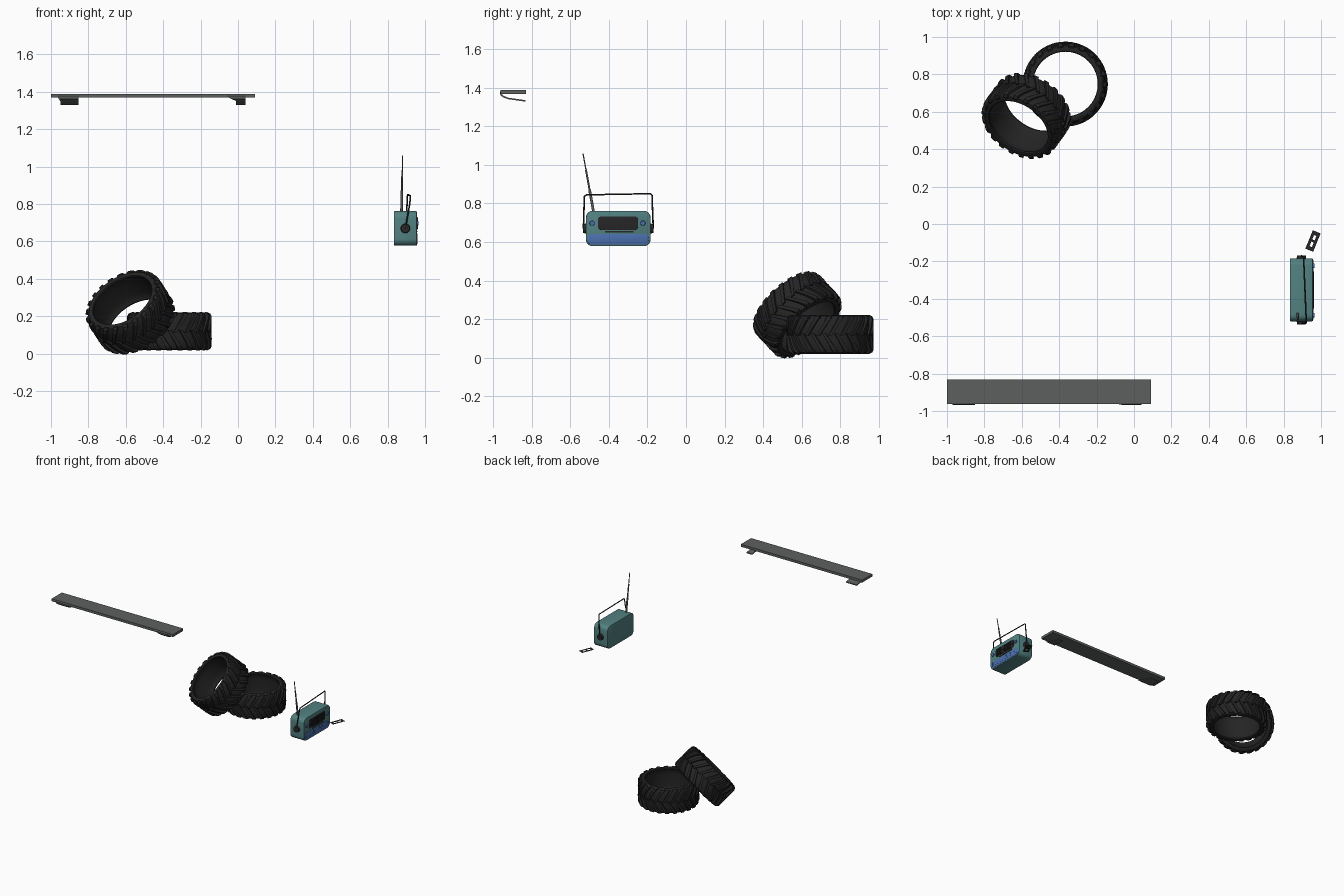
import bpy, bmesh, math
from mathutils import Vector, Matrix

if "Cube" in bpy.data.objects:
    bpy.data.objects.remove(bpy.data.objects["Cube"])


def material(name, rgb):
    m = bpy.data.materials.new(name)
    m.diffuse_color = (*rgb, 1)
    m.use_nodes = True
    m.node_tree.nodes["Principled BSDF"].inputs["Base Color"].default_value = m.diffuse_color
    return m


RUBBER = material("rubber", (0.018, 0.018, 0.018))
BLACK = material("black_plastic", (0.02, 0.02, 0.022))
TEAL = material("teal", (0.085, 0.22, 0.22))
BLUE = material("blue", (0.07, 0.16, 0.42))
SLATE = material("slate", (0.11, 0.115, 0.115))


def finish(bm, name, mat, smooth=None):
    bmesh.ops.recalc_face_normals(bm, faces=bm.faces)
    me = bpy.data.meshes.new(name)
    bm.to_mesh(me)
    bm.free()
    me.materials.append(mat)
    ob = bpy.data.objects.new(name, me)
    bpy.context.collection.objects.link(ob)
    if smooth:
        bpy.ops.object.select_all(action='DESELECT')
        ob.select_set(True)
        bpy.context.view_layer.objects.active = ob
        bpy.ops.object.shade_smooth_by_angle(angle=math.radians(smooth))
    return ob


def add_box(bm, lo, hi):
    c = [(a + b) / 2 for a, b in zip(lo, hi)]
    s = [b - a for a, b in zip(lo, hi)]
    return bmesh.ops.create_cube(bm, size=1, matrix=Matrix.Translation(c) @ Matrix.Diagonal((*s, 1)))['verts']


def round_box(name, lo, hi, mat, radius, edge=0.0, segs=5):
    """Box with its x-direction edges rounded, then a small bevel on the end rims."""
    bm = bmesh.new()
    add_box(bm, lo, hi)
    along = [e for e in bm.edges if abs(e.verts[0].co.x - e.verts[1].co.x) > 1e-5]
    bmesh.ops.bevel(bm, geom=along, offset=radius, segments=segs, profile=0.5, affect='EDGES')
    if edge:
        rim = [e for e in bm.edges if abs(e.verts[0].co.x - e.verts[1].co.x) < 1e-5]
        bmesh.ops.bevel(bm, geom=rim, offset=edge, segments=2, profile=0.5, affect='EDGES')
    return finish(bm, name, mat, 35)


def add_rod(bm, a, b, r1, r2=None, sides=12):
    a, b = Vector(a), Vector(b)
    m = Matrix.Translation((a + b) / 2) @ (b - a).to_track_quat('Z', 'Y').to_matrix().to_4x4()
    bmesh.ops.create_cone(bm, cap_ends=True, segments=sides, radius1=r1,
                          radius2=r1 if r2 is None else r2, depth=(b - a).length, matrix=m)


def polar(r, a, z):
    return (r * math.cos(a), r * math.sin(a), z)


def tyre(name, centre, axis, spin=0.0):
    place = Matrix.Translation(centre) @ Vector(axis).to_track_quat('Z', 'Y').to_matrix().to_4x4() \
        @ Matrix.Rotation(spin, 4, 'Z')
    # carcass: lathed closed profile (radius, height)
    half = [(0.215, 0.045), (0.211, 0.078), (0.203, 0.095), (0.188, 0.101), (0.176, 0.098),
            (0.173, 0.090), (0.180, 0.080), (0.184, 0.045)]
    prof = half + [(r, -z) for r, z in reversed(half)]
    n = 40
    bm = bmesh.new()
    rings = [[bm.verts.new(polar(r, 2 * math.pi * i / n, z)) for r, z in prof] for i in range(n)]
    k = len(prof)
    for i in range(n):
        a, b = rings[i], rings[(i + 1) % n]
        for j in range(k):
            bm.faces.new((a[j], b[j], b[(j + 1) % k], a[(j + 1) % k]))
    finish(bm, name + "_carcass", RUBBER, 40).matrix_world = place

    # tread: staggered slanted lugs that wrap over both shoulders
    path = [(-0.006, 0.226, 0.0), (0.040, 0.227, 0.13), (0.080, 0.226, 0.24),
            (0.094, 0.219, 0.27), (0.102, 0.203, 0.28)]
    lugs = 22
    bm = bmesh.new()
    for side in (1, -1):
        for i in range(lugs):
            base = 2 * math.pi * (i + (0.5 if side < 0 else 0)) / lugs
            secs = []
            for s, (z, r, sweep) in enumerate(path):
                w = 0.052 + 0.008 * s
                low = 0.205 if s < 3 else r - 0.022
                zi = z if s < 3 else z - 0.012
                a = base + sweep
                secs.append([bm.verts.new(polar(*p)) for p in (
                    (low, a - w, side * zi), (r, a - w * 0.75, side * z),
                    (r, a + w * 0.75, side * z), (low, a + w, side * zi))])
            for p, q in zip(secs, secs[1:]):
                for j in range(4):
                    bm.faces.new((p[j], p[(j + 1) % 4], q[(j + 1) % 4], q[j]))
            bm.faces.new(secs[0])
            bm.faces.new(secs[-1])
    finish(bm, name + "_tread", RUBBER).matrix_world = place


# stacked tyres
tyre("flat_tyre", (-0.367, 0.748, 0.120), (0, 0, 1))
tyre("leaning_tyre", (-0.576, 0.578, 0.222), (-0.435, -0.61, 0.66), 0.1)

# shelf board
bm = bmesh.new()
add_box(bm, (-1.0, -0.963, 1.369), (0.09, -0.832, 1.389))
finish(bm, "shelf_board", SLATE)

# curved tapering clips below the shelf: (y, z)
clip = [(-0.962, 1.386), (-0.967, 1.378), (-0.964, 1.368), (-0.950, 1.357), (-0.925, 1.348), (-0.834, 1.335)]
for name, wide, tip in (("left_clip", (-0.975, -0.85), (-0.95, -0.853)),
                        ("right_clip", (-0.09, 0.04), (-0.01, 0.04))):
    bm = bmesh.new()
    secs = []
    for i, (y, z) in enumerate(clip):
        t = min(1, i / 3)
        x0, x1 = (wide[j] + (tip[j] - wide[j]) * t for j in (0, 1))
        dz = 0.0 if i < 2 else 0.006
        dy = 0.004 if i < 4 else 0.0
        secs.append([bm.verts.new(p) for p in (
            (x0, y, z - dz), (x1, y, z - dz), (x1, y + dy, z + dz * 0.3), (x0, y + dy, z + dz * 0.3))])
    for p, q in zip(secs, secs[1:]):
        for j in range(4):
            bm.faces.new((p[j], p[(j + 1) % 4], q[(j + 1) % 4], q[j]))
    bm.faces.new(secs[0])
    bm.faces.new(secs[-1])
    finish(bm, name, SLATE, 35)

# radio body, facing +x
round_box("radio_body", (0.833, -0.520, 0.578), (0.957, -0.184, 0.762), TEAL, 0.036, 0.005, 6)
round_box("dial_panel", (0.940, -0.511, 0.586), (0.959, -0.193, 0.642), BLUE, 0.022, 0.001)
bm = bmesh.new()
for i in range(19):
    y = -0.492 + i * 0.28 / 18
    add_box(bm, (0.955, y, 0.618 if i % 3 else 0.608), (0.9598, y + 0.002, 0.634))
add_box(bm, (0.955, -0.495, 0.604), (0.9598, -0.209, 0.606))
finish(bm, "dial_marks", BLUE)

# speaker grille
round_box("speaker_grille", (0.945, -0.457, 0.663), (0.959, -0.250, 0.732), BLACK, 0.014, 0.001)
bm = bmesh.new()
for i in range(16):
    y = -0.448 + i * 0.0122
    add_box(bm, (0.955, y, 0.668), (0.9625, y + 0.005, 0.727))
add_box(bm, (0.955, -0.452, 0.694), (0.9635, -0.255, 0.700))
add_box(bm, (0.950, -0.420, 0.650), (0.9600, -0.272, 0.656))
finish(bm, "grille_slats", BLACK)

# tuning knobs
for name, y in (("left_knob", -0.488), ("right_knob", -0.224)):
    bm = bmesh.new()
    add_rod(bm, (0.95, y, 0.698), (0.965, y, 0.698), 0.014, 0.012, 20)
    finish(bm, name, BLUE, 35)

# handle pivots on both ends
bm = bmesh.new()
for y0, y1 in ((-0.518, -0.536), (-0.186, -0.168)):
    add_rod(bm, (0.895, y0, 0.670), (0.895, y1, 0.670), 0.026, 0.023, 20)
finish(bm, "handle_pivots", BLACK, 35)

# carrying handle
pts = [(0.895, -0.533, 0.670), (0.918, -0.529, 0.800), (0.922, -0.528, 0.836), (0.921, -0.518, 0.845),
       (0.907, -0.184, 0.851), (0.906, -0.176, 0.843), (0.904, -0.175, 0.800), (0.895, -0.170, 0.670)]
cu = bpy.data.curves.new("carrying_handle", 'CURVE')
cu.dimensions = '3D'
cu.bevel_depth = 0.0042
cu.bevel_resolution = 2
cu.use_fill_caps = True
sp = cu.splines.new('POLY')
sp.points.add(len(pts) - 1)
for p, co in zip(sp.points, pts):
    p.co = (*co, 1)
cu.materials.append(BLACK)
bpy.context.collection.objects.link(bpy.data.objects.new("carrying_handle", cu))

# telescopic antenna
foot, tip = Vector((0.874, -0.480, 0.755)), Vector((0.880, -0.535, 1.060))
bm = bmesh.new()
for a, b, r in ((0, 0.38, 0.007), (0.36, 0.72, 0.005), (0.70, 1, 0.003)):
    add_rod(bm, foot.lerp(tip, a), foot.lerp(tip, b), r)
finish(bm, "antenna", SLATE, 35)

# flat slotted card lying beside the radio
bm = bmesh.new()
xs = [-0.053, -0.032, -0.006, 0.006, 0.032, 0.053]
ys = [-0.0225, -0.007, 0.007, 0.0225]
for i in range(5):
    for j in range(3):
        if (i, j) not in ((1, 1), (3, 1)):
            bm.faces.new([bm.verts.new((x, y, 0)) for x, y in (
                (xs[i], ys[j]), (xs[i + 1], ys[j]), (xs[i + 1], ys[j + 1]), (xs[i], ys[j + 1]))])
bmesh.ops.remove_doubles(bm, verts=bm.verts, dist=1e-5)
card = finish(bm, "slotted_card", BLACK)
card.location = (0.957, -0.091, 0.58)
card.rotation_euler = (0, 0, math.radians(68))
